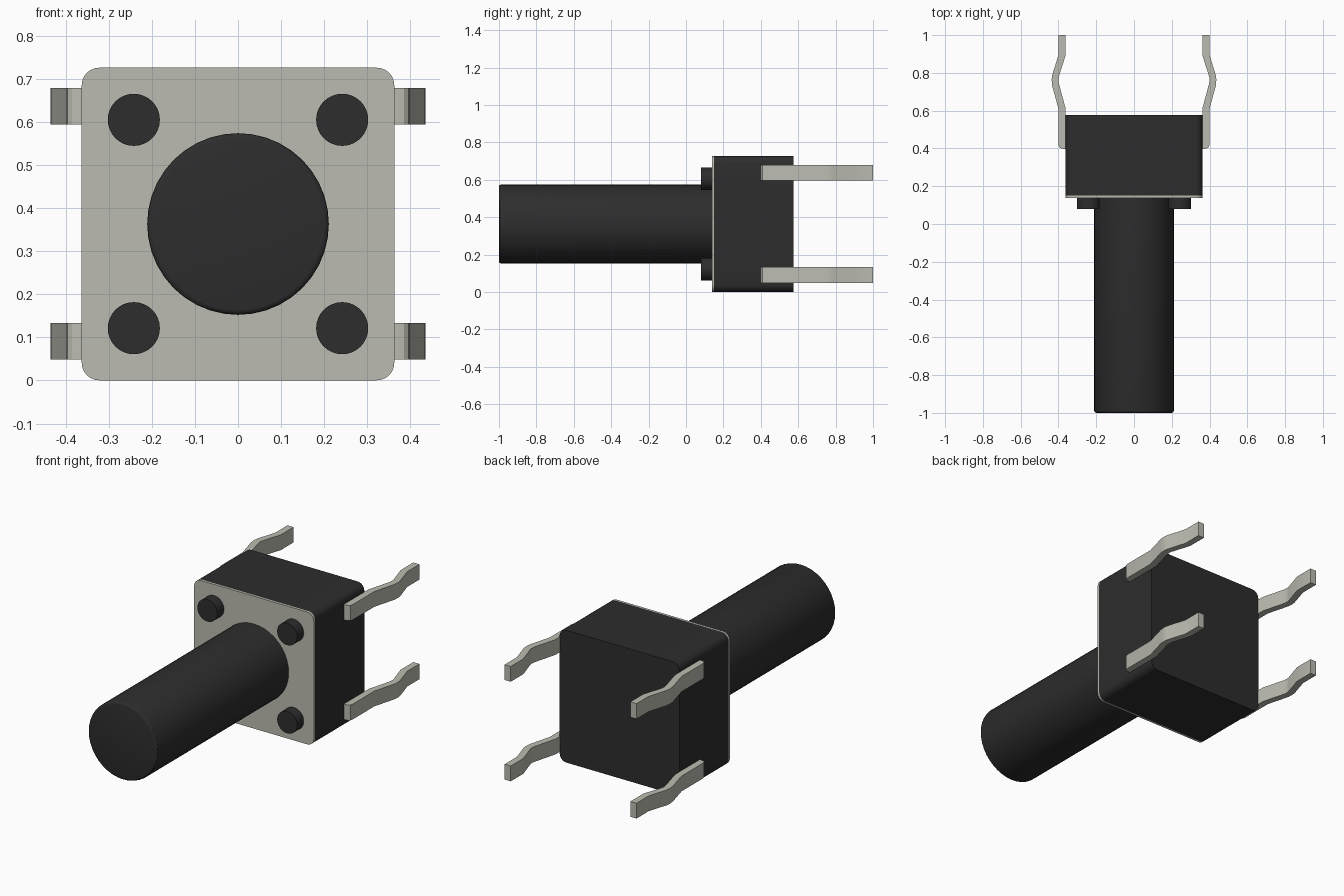
import bpy
import bmesh
import math
from mathutils import Matrix, Vector

default = bpy.data.objects.get("Cube")
if default:
    bpy.data.objects.remove(default, do_unlink=True)


def material(name, color):
    mat = bpy.data.materials.new(name)
    mat.use_nodes = True
    mat.diffuse_color = color
    mat.node_tree.nodes["Principled BSDF"].inputs["Base Color"].default_value = color
    return mat


black = material("black plastic", (0.026, 0.026, 0.026, 1))
metal = material("tinned metal", (0.5, 0.5, 0.44, 1))

HALF = 0.363     # half width of the housing
MID = 0.3635     # height of the centre axis


def finish(bm, name, mat):
    bmesh.ops.recalc_face_normals(bm, faces=bm.faces)
    mesh = bpy.data.meshes.new(name)
    bm.to_mesh(mesh)
    bm.free()
    mesh.materials.append(mat)
    obj = bpy.data.objects.new(name, mesh)
    bpy.context.collection.objects.link(obj)
    bpy.ops.object.select_all(action="DESELECT")
    obj.select_set(True)
    bpy.context.view_layer.objects.active = obj
    bpy.ops.object.shade_smooth_by_angle(angle=math.radians(30))
    return obj


def prism(name, points, offset, mat):
    """Extrude a closed outline along a vector."""
    bm = bmesh.new()
    face = bm.faces.new([bm.verts.new(p) for p in points])
    new = bmesh.ops.extrude_face_region(bm, geom=[face], use_keep_orig=True)
    moved = [g for g in new["geom"] if isinstance(g, bmesh.types.BMVert)]
    bmesh.ops.translate(bm, verts=moved, vec=offset)
    return finish(bm, name, mat)


def rounded_block(name, y0, y1, mat, radius=0.04, steps=6):
    points = []
    inner = HALF - radius
    for q, (sx, sz) in enumerate([(1, 1), (-1, 1), (-1, -1), (1, -1)]):
        for i in range(steps + 1):
            a = math.pi / 2 * (q + i / steps)
            points.append((sx * inner + radius * math.cos(a), y0,
                           MID + sz * inner + radius * math.sin(a)))
    return prism(name, points, Vector((0, y1 - y0, 0)), mat)


def cylinder(name, x, z, radius, y0, y1, mat, sides, bevel=0):
    bm = bmesh.new()
    place = Matrix.Translation((x, (y0 + y1) / 2, z)) @ Matrix.Rotation(math.pi / 2, 4, "X")
    bmesh.ops.create_cone(bm, cap_ends=True, segments=sides, radius1=radius,
                          radius2=radius, depth=y1 - y0, matrix=place)
    if bevel:
        rim = [e for e in bm.edges if all(v.co.y < y0 + 0.001 for v in e.verts)]
        bmesh.ops.bevel(bm, geom=rim, offset=bevel, segments=3, profile=0.5, affect="EDGES")
    return finish(bm, name, mat)


# Housing and its metal cover plate
rounded_block("housing", 0.15, 0.576, black)
rounded_block("cover_plate", 0.138, 0.15, metal)

# Long round plunger
cylinder("plunger", 0, MID, 0.211, -1, 0.15, black, 40, bevel=0.012)

# Four corner studs
for side, sx in (("left", 1), ("right", -1)):
    for level, sz in (("upper", 1), ("lower", -1)):
        cylinder(f"{level}_{side}_stud", sx * 0.242, MID + sz * 0.242,
                 0.0605, 0.08, 0.15, black, 32)

# Four kinked terminal legs, rounded where they leave the housing
outer = [(0.372, 0.398), (0.386, 0.4), (0.396, 0.408), (0.4, 0.422), (0.4, 0.61),
         (0.434, 0.735), (0.436, 0.765), (0.434, 0.785), (0.4, 0.895), (0.4, 1)]
inner = [(0.363, 1), (0.363, 0.89), (0.398, 0.78), (0.4, 0.765), (0.398, 0.745),
         (0.363, 0.615), (0.36, 0.398)]
for side, sx in (("left", 1), ("right", -1)):
    for level, z in (("upper", 0.595), ("lower", 0.049)):
        prism(f"{level}_{side}_leg", [(sx * x, y, z) for x, y in outer + inner],
              Vector((0, 0, 0.084)), metal)
